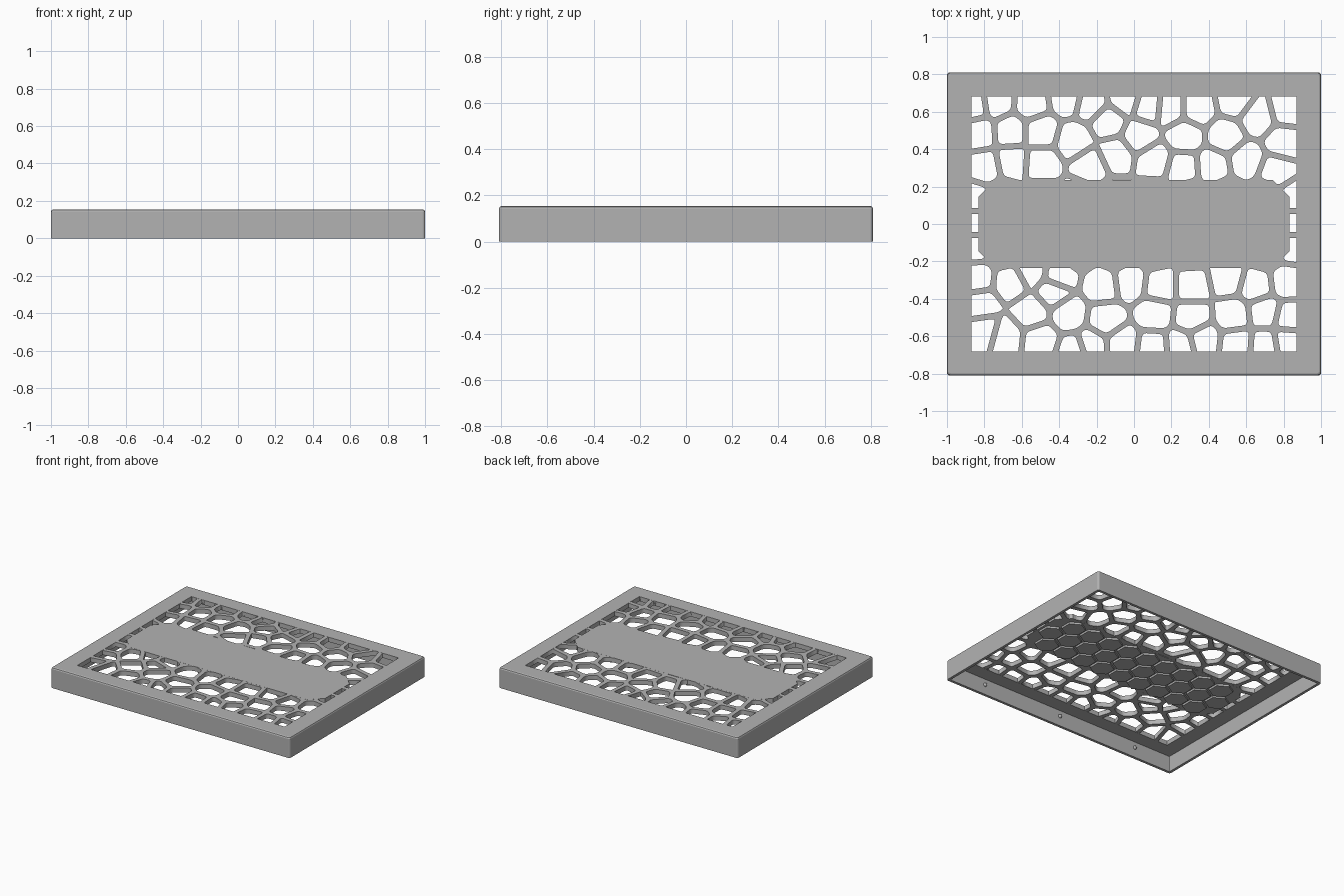
import bpy, bmesh, math
from mathutils import Vector

if "Cube" in bpy.data.objects:
    bpy.data.objects.remove(bpy.data.objects["Cube"])

HEIGHT, PLATE = 0.155, 0.035
WIN_X, WIN_Y = 0.868, 0.682
STRUT = 0.032

grey = bpy.data.materials.new("plain grey")
grey.use_nodes = True
grey.diffuse_color = (0.45, 0.45, 0.45, 1)
grey.node_tree.nodes["Principled BSDF"].inputs["Base Color"].default_value = (0.45, 0.45, 0.45, 1)


def finish(name, bm):
    bmesh.ops.recalc_face_normals(bm, faces=bm.faces)
    mesh = bpy.data.meshes.new(name)
    bm.to_mesh(mesh)
    bm.free()
    mesh.materials.append(grey)
    obj = bpy.data.objects.new(name, mesh)
    bpy.context.collection.objects.link(obj)
    return obj


def rounded_ring(hx, hy, r, z, steps=4):
    pts = []
    for k, (sx, sy) in enumerate([(1, 1), (-1, 1), (-1, -1), (1, -1)]):
        for i in range(steps + 1):
            a = (k + i / steps) * math.pi / 2
            pts.append((sx * (hx - r) + r * math.cos(a), sy * (hy - r) + r * math.sin(a), z))
    return pts


def prism(bm, outline, z0, z1):
    low = [bm.verts.new((x, y, z0)) for x, y in outline]
    high = [bm.verts.new((x, y, z1)) for x, y in outline]
    bm.faces.new(low)
    bm.faces.new(high)
    for i in range(len(low)):
        j = (i + 1) % len(low)
        bm.faces.new((low[i], low[j], high[j], high[i]))


# Frame: one closed profile swept around the rectangle, open underneath
X, Y, T = 1.0, 0.81, 0.02
CEIL = HEIGHT - PLATE
bm = bmesh.new()
loops = [
    (X, Y, 0.014, 0), (X, Y, 0.014, HEIGHT - 0.012),
    (X - 0.004, Y - 0.004, 0.012, HEIGHT - 0.004), (X - 0.012, Y - 0.012, 0.008, HEIGHT),
    (WIN_X, WIN_Y, 0.001, HEIGHT), (WIN_X, WIN_Y, 0.001, CEIL),
    (X - T, Y - T, 0.004, CEIL), (X - T, Y - T, 0.004, 0),
]
rings = [[bm.verts.new(p) for p in rounded_ring(*l)] for l in loops]
for a, b in zip(rings, rings[1:] + rings[:1]):
    for i in range(len(a)):
        j = (i + 1) % len(a)
        bm.faces.new((a[i], a[j], b[j], b[i]))
finish("lid_frame", bm)

# Cell centres of the lattice, in hundredths
back_cells = [
    (-86, 63), (-73, 65), (-55, 64), (-36, 67), (-23, 64), (-5, 67), (8, 63), (19, 62),
    (34, 62), (54, 66), (66, 57), (82, 61), (-83, 49), (-66, 50), (-50, 50), (-32, 45),
    (-14, 55), (3, 47), (27, 47), (49, 47), (80, 44), (-80, 30), (-65, 33), (-50, 32),
    (-23, 31), (-10, 37), (11, 34), (26, 30), (42, 31), (60, 34), (76, 28)]
front_cells = [
    (-84, -29), (-66, -31), (-55, -25), (-40, -28), (-43, -36), (-17, -33), (-2, -31), (14, -33),
    (31, -33), (50, -29), (65, -33), (82, -31), (-82, -43), (-80, -57), (-55, -47), (-35, -48),
    (-15, -51), (11, -48), (31, -50), (53, -49), (70, -47), (83, -50), (-69, -60), (-50, -62),
    (-32, -68), (-23, -65), (-6, -64), (10, -66), (25, -65), (37, -62), (55, -64), (70, -65), (82, -63)]
side_cells = [(s * 85, y) for s in (-1, 1) for y in (-12, 0, 14)]
sites = [Vector((x / 100, y / 100)) for x, y in back_cells + front_cells + side_cells]
sites += [Vector((x / 10, y)) for x in range(-7, 8, 2) for y in (-0.14, 0.14)]


def clip(poly, point, normal):
    out = []
    for a, b in zip(poly, poly[1:] + poly[:1]):
        da, db = (a - point).dot(normal), (b - point).dot(normal)
        if da <= 0:
            out.append(a)
        if da * db < 0:
            out.append(a.lerp(b, da / (da - db)))
    return out


def soften(poly, r=0.022):
    out = []
    for i, p in enumerate(poly):
        if abs(p.x) > WIN_X - 0.001 or abs(p.y) > WIN_Y - 0.001:
            out.append(p)
            continue
        ends = []
        for q in (poly[i - 1], poly[(i + 1) % len(poly)]):
            d = q - p
            ends.append(p + d * min(0.45, r / max(d.length, 0.0001)))
        for t in (0, 0.33, 0.67, 1):
            out.append(ends[0].lerp(p, t).lerp(p.lerp(ends[1], t), t))
    return out


def cell_outline(site):
    poly = [Vector((sx * WIN_X, sy * WIN_Y)) for sx, sy in [(1, 1), (-1, 1), (-1, -1), (1, -1)]]
    for other in sites:
        d = other - site
        if 0 < d.length < 0.7 and poly:
            n = d.normalized()
            poly = clip(poly, (site + other) / 2 - n * STRUT / 2, n)
    return poly


# Lattice: filled flat curve with the rounded cells as holes
curve = bpy.data.curves.new("lattice", "CURVE")
curve.dimensions = "2D"
curve.fill_mode = "BOTH"
curve.extrude = PLATE / 2 - 0.0005


def add_outline(points):
    spline = curve.splines.new("POLY")
    spline.points.add(len(points) - 1)
    for sp, p in zip(spline.points, points):
        sp.co = (p[0], p[1], 0, 1)
    spline.use_cyclic_u = True


add_outline([(sx * (WIN_X + 0.01), sy * (WIN_Y + 0.01)) for sx, sy in [(1, 1), (-1, 1), (-1, -1), (1, -1)]])
for s in sites:
    outline = cell_outline(s)
    if len(outline) > 2:
        add_outline(soften(outline))
temp = bpy.data.objects.new("lattice_curve", curve)
bpy.context.collection.objects.link(temp)
bpy.context.view_layer.update()
lattice_mesh = bpy.data.meshes.new_from_object(temp.evaluated_get(bpy.context.evaluated_depsgraph_get()))
bpy.data.objects.remove(temp)
lattice_mesh.materials.clear()
lattice_mesh.materials.append(grey)
lattice = bpy.data.objects.new("lattice", lattice_mesh)
lattice.location.z = HEIGHT - PLATE / 2
bpy.context.collection.objects.link(lattice)

# Solid centre panel with clipped corners
bm = bmesh.new()
px, py, c = 0.832, 0.235, 0.09
prism(bm, [(px, c - py), (px, py - c), (px - c, py), (c - px, py),
           (-px, py - c), (-px, c - py), (c - px, -py), (px - c, -py)], CEIL, HEIGHT)
finish("centre_panel", bm)

# Honeycomb of raised hexagons under the panel
bm = bmesh.new()
pitch = 0.165
for row in (-1, 0, 1):
    count = 9 if row else 10
    for i in range(count):
        cx, cy = (i - (count - 1) / 2) * pitch, row * pitch * 0.866
        r = (pitch - 0.02) / math.sqrt(3)
        hexagon = [(cx + r * math.sin(k * math.pi / 3), cy + r * math.cos(k * math.pi / 3)) for k in range(6)]
        prism(bm, hexagon, CEIL - 0.015, CEIL + 0.005)
finish("honeycomb_pads", bm)

# Small snap bumps inside the long walls
bm = bmesh.new()
for side in (-1, 1):
    for x in (-0.67, 0, 0.67):
        made = bmesh.ops.create_uvsphere(bm, u_segments=12, v_segments=8, radius=0.014)
        bmesh.ops.translate(bm, verts=made["verts"], vec=(x, side * (Y - T), 0.075))
bumps = finish("snap_bumps", bm)
for poly in bumps.data.polygons:
    poly.use_smooth = True
